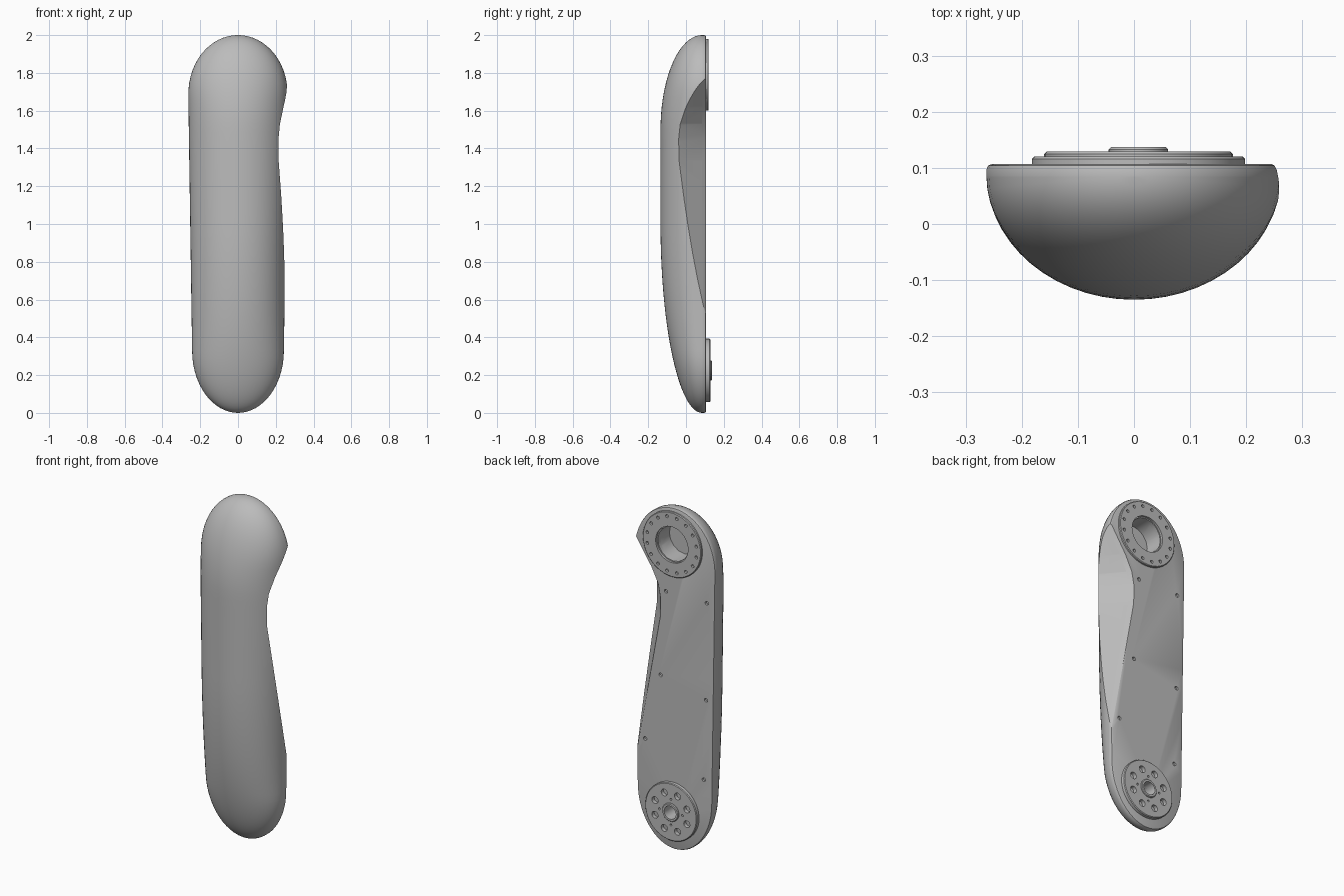
import bpy, bmesh
from math import sin, cos, pi, sqrt
from mathutils import Matrix, Vector

cube = bpy.data.objects.get("Cube")
if cube:
    bpy.data.objects.remove(cube)

grey = bpy.data.materials.new("satin_grey")
grey.use_nodes = True
grey.diffuse_color = (0.5, 0.5, 0.5, 1)
grey.node_tree.nodes["Principled BSDF"].inputs["Base Color"].default_value = (0.5, 0.5, 0.5, 1)

SEAM, BACK = 0.085, 0.107
JOINT_X, TOP_Z, LOW_Z = 0.008, 1.79, 0.225


def finish(name, bm):
    bmesh.ops.recalc_face_normals(bm, faces=bm.faces)
    mesh = bpy.data.meshes.new(name)
    bm.to_mesh(mesh)
    bm.free()
    mesh.materials.append(grey)
    obj = bpy.data.objects.new(name, mesh)
    bpy.context.collection.objects.link(obj)
    return obj


def smooth(obj):
    bpy.ops.object.select_all(action="DESELECT")
    obj.select_set(True)
    bpy.context.view_layer.objects.active = obj
    bpy.ops.object.shade_smooth_by_angle(angle=0.6)


def add_pin(bm, x, z, radius, y0, y1, sides=16):
    place = Matrix.Translation((x, (y0 + y1) / 2, z)) @ Matrix.Rotation(pi / 2, 4, "X")
    bmesh.ops.create_cone(bm, cap_ends=True, segments=sides, radius1=radius,
                          radius2=radius, depth=y1 - y0, matrix=place)


def carve(obj, cutter):
    bpy.ops.object.select_all(action="DESELECT")
    bpy.context.view_layer.objects.active = obj
    obj.select_set(True)
    mod = obj.modifiers.new("carve", "BOOLEAN")
    mod.operation, mod.solver, mod.object = "DIFFERENCE", "EXACT", cutter
    bpy.ops.object.modifier_apply(modifier=mod.name)


def pin_cutter(pins, y0, y1):
    bm = bmesh.new()
    for x, z, radius in pins:
        add_pin(bm, x, z, radius, y0, y1)
    cutter = finish("cutter", bm)
    cutter.hide_render = True
    return cutter


def prism(name, outline, y0, y1, slide=0.0):
    """Extrude an x-z outline along y, optionally sliding sideways."""
    bm = bmesh.new()
    face = bm.faces.new([bm.verts.new((x, y0, z)) for x, z in outline])
    new = bmesh.ops.extrude_face_region(bm, geom=[face])["geom"]
    moved = [v for v in new if isinstance(v, bmesh.types.BMVert)]
    bmesh.ops.translate(bm, verts=moved, vec=Vector((slide, y1 - y0, 0)))
    return finish(name, bm)


def lathe(name, profile, z, sides=48):
    """Closed (radius, y) profile turned about the joint axis."""
    bm = bmesh.new()
    rings = [[bm.verts.new((JOINT_X + r * cos(2 * pi * i / sides), y,
                            z + r * sin(2 * pi * i / sides))) for r, y in profile]
             for i in range(sides)]
    n = len(profile)
    for i in range(sides):
        a, b = rings[i], rings[(i + 1) % sides]
        for j in range(n):
            k = (j + 1) % n
            bm.faces.new((a[j], a[k], b[k], b[j]))
    return finish(name, bm)


def circle(z, count, ring, radius, phase=0.0):
    return [(JOINT_X + ring * cos(2 * pi * (i + phase) / count),
             z + ring * sin(2 * pi * (i + phase) / count), radius) for i in range(count)]


def rounded(distance, reach):
    t = min(distance / reach, 1)
    return sqrt(max(0, 1 - (1 - t) ** 2))


def half_width(z):
    return (0.238 + 0.015 * z) * rounded(z, 0.32) * rounded(2 - z, 0.32)


def depth(z):
    return 0.22 * rounded(z, 1) * rounded(2 - z, 0.5)


# Domed shell, made from half-ellipse slices
ROWS, COLS = 56, 28
heights = [1 - cos(pi * i / ROWS) for i in range(ROWS + 1)]
bm = bmesh.new()
slices = []
for z in heights:
    slices.append([bm.verts.new((half_width(z) * cos(pi * j / COLS),
                                 SEAM - depth(z) * sin(pi * j / COLS), z))
                   for j in range(COLS + 1)])
for a, b in zip(slices, slices[1:]):
    for j in range(COLS + 1):
        k = (j + 1) % (COLS + 1)
        bm.faces.new((a[j], a[k], b[k], b[j]))
bmesh.ops.remove_doubles(bm, verts=bm.verts, dist=0.0002)
shell = finish("shell", bm)

# Flat back cover with a softened rim
right_side = [(half_width(z), z) for z in heights[1:-1]]
outline = [(0, 0)] + right_side + [(0, 2)] + [(-x, z) for x, z in reversed(right_side)]
cover = prism("back_cover", outline, SEAM, BACK)
bm = bmesh.new()
bm.from_mesh(cover.data)
rim = [e for e in bm.edges if all(v.co.y > SEAM + 0.01 for v in e.verts)]
bmesh.ops.bevel(bm, geom=rim, offset=0.01, segments=2, affect="EDGES", profile=0.5)
bm.to_mesh(cover.data)
bm.free()

# Slanted side relief through shell and cover
SLOPE = 0.85
relief = [(0.268, 1.8), (0.15, 1.62), (0.105, 1.53), (0.09, 1.45), (0.092, 1.34),
          (0.25, 0.48), (0.7, 0.48), (0.7, 1.8)]
start = 0.2
cutter = prism("cutter", [(x - SLOPE * (start - BACK), z) for x, z in relief],
               start, -0.3, SLOPE * (start + 0.3))
cutter.hide_render = True
carve(shell, cutter)
carve(cover, cutter)
bpy.data.objects.remove(cutter)

# Open sockets and cover screw holes
cutter = pin_cutter([(JOINT_X, TOP_Z, 0.1), (JOINT_X, LOW_Z, 0.04)], 0.0, 0.2)
carve(shell, cutter)
carve(cover, cutter)
bpy.data.objects.remove(cutter)
screws = [(0.055, 1.5), (-0.21, 1.5), (0.09, 1.0), (-0.205, 0.93), (0.19, 0.6), (-0.19, 0.46)]
cutter = pin_cutter([(x, z, 0.011) for x, z in screws], BACK - 0.012, 0.2)
carve(cover, cutter)
bpy.data.objects.remove(cutter)

# Upper ring flange with bolt holes
flange = lathe("upper_flange", [(0.105, 0.09), (0.19, 0.09), (0.19, 0.116),
                                (0.186, 0.12), (0.105, 0.12)], TOP_Z)
cutter = pin_cutter(circle(TOP_Z, 16, 0.162, 0.009, 0.5), 0.105, 0.2)
carve(flange, cutter)
bpy.data.objects.remove(cutter)

# Lower disc with mounting holes
disc = lathe("lower_disc", [(0.04, 0.09), (0.168, 0.09), (0.168, 0.125),
                            (0.164, 0.129), (0.04, 0.129)], LOW_Z)
cutter = pin_cutter(circle(LOW_Z, 8, 0.112, 0.02, 0.5) + circle(LOW_Z, 4, 0.075, 0.006),
                    0.1, 0.2)
carve(disc, cutter)
bpy.data.objects.remove(cutter)

# Raised hub collar
hub = lathe("lower_hub", [(0.038, 0.09), (0.053, 0.09), (0.053, 0.133),
                          (0.049, 0.137), (0.038, 0.137)], LOW_Z)

for part in (shell, cover, flange, disc, hub):
    smooth(part)
